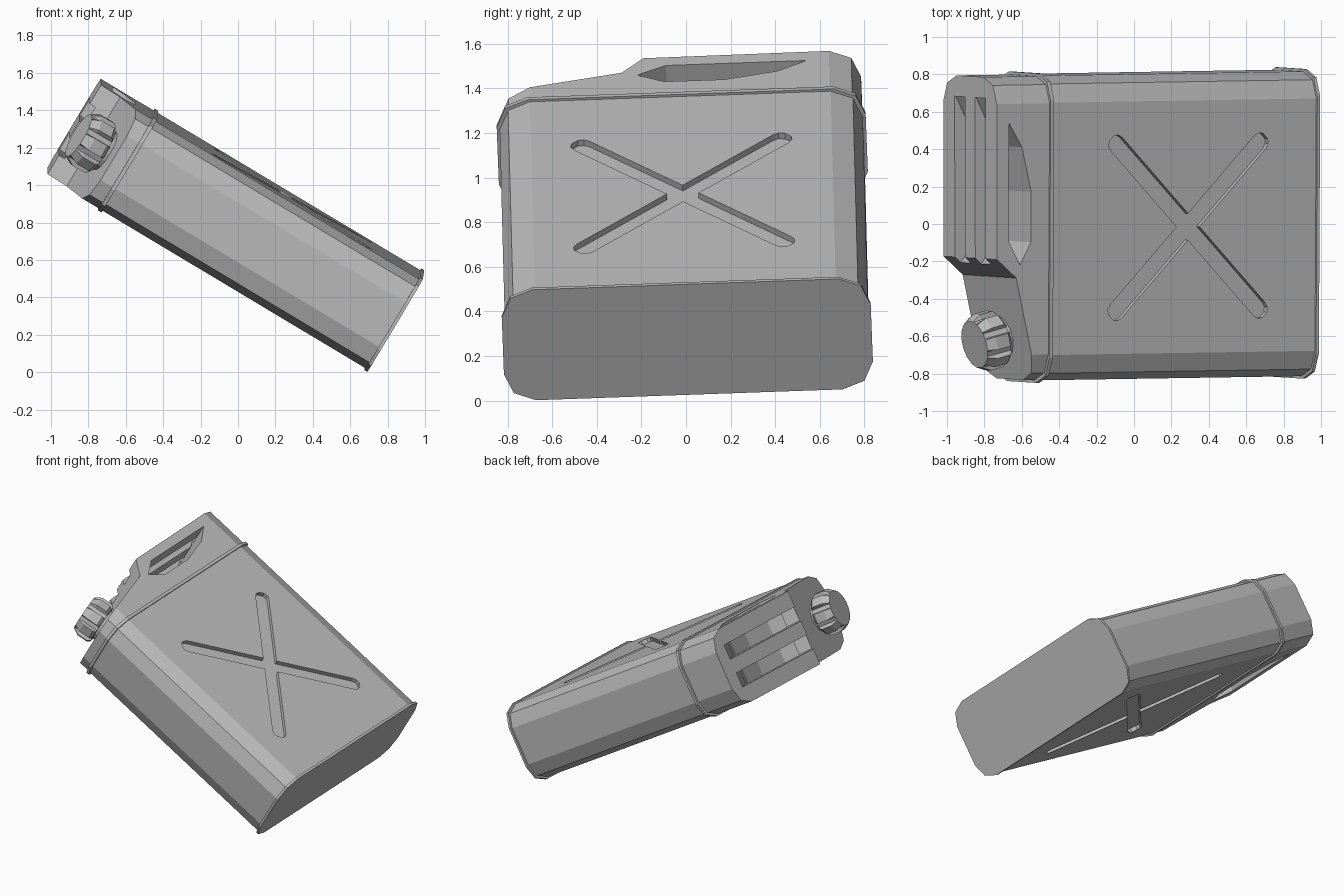
import bpy, bmesh, math
from mathutils import Matrix, Vector

if "Cube" in bpy.data.objects:
    bpy.data.objects.remove(bpy.data.objects["Cube"], do_unlink=True)

grey = bpy.data.materials.new("plain grey")
grey.use_nodes = True
grey.diffuse_color = (0.5, 0.5, 0.5, 1)
grey.node_tree.nodes["Principled BSDF"].inputs["Base Color"].default_value = (0.5, 0.5, 0.5, 1)

# Leaning pose: local x = width, y = thickness, z = height of the can
up = Vector((-0.858, -0.0137, 0.514)).normalized()
depth = Vector((0.514, -0.033, 0.857))
side = depth.cross(up).normalized()
if side.y < 0:
    side.negate()
back = up.cross(side)
POSE = Matrix((side, back, up)).transposed().to_4x4()
POSE.translation = side * 0.02 - back * 0.668 - up * 0.583


def loft(name, rings):
    """Closed solid through rings with equal point counts."""
    bm = bmesh.new()
    vs = [[bm.verts.new(p) for p in ring] for ring in rings]
    n = len(vs[0])
    for a, b in zip(vs, vs[1:]):
        for i in range(n):
            j = (i + 1) % n
            bm.faces.new((a[i], a[j], b[j], b[i]))
    bm.faces.new(vs[0][::-1])
    bm.faces.new(vs[-1])
    bmesh.ops.recalc_face_normals(bm, faces=bm.faces)
    mesh = bpy.data.meshes.new(name)
    bm.to_mesh(mesh)
    bm.free()
    mesh.materials.append(grey)
    ob = bpy.data.objects.new(name, mesh)
    bpy.context.collection.objects.link(ob)
    ob.matrix_world = POSE
    return ob


def section(hx, hy, z, r=0.14):
    """Rectangle with two-segment rounded corners."""
    pts = []
    for q, (sx, sy) in enumerate(((1, 1), (-1, 1), (-1, -1), (1, -1))):
        for k in range(3):
            a = math.radians(q * 90 + k * 45)
            pts.append((sx * (hx - r) + r * math.cos(a), sy * (hy - r) + r * math.sin(a), z))
    return pts


def slab(name, hx, hy, z0, z1):
    return loft(name, [section(hx, hy, z0), section(hx, hy, z1)])


def prism(name, outline, y0, y1):
    """Outline in x and z, extruded through the thickness."""
    return loft(name, [[(x, y, z) for x, z in outline] for y in (y0, y1)])


def cut(ob, cutter):
    cutter.hide_render = True
    mod = ob.modifiers.new("cut", 'BOOLEAN')
    mod.operation, mod.solver, mod.object = 'DIFFERENCE', 'EXACT', cutter
    bpy.context.view_layer.update()
    bpy.context.view_layer.objects.active = ob
    bpy.ops.object.modifier_apply(modifier=mod.name)
    bpy.data.objects.remove(cutter, do_unlink=True)


# Main body, with a sunken cross on both broad faces
body = slab("body", 0.815, 0.278, 0.0, 1.668)
cross = []
for k in range(4):
    a = math.radians(45 + 90 * k)
    for l, t in ((0.632, -0.05), (0.66, -0.042), (0.677, -0.02), (0.677, 0.02),
                 (0.66, 0.042), (0.632, 0.05), (0.05, 0.05)):
        cross.append((l * math.cos(a) - t * math.sin(a), 0.813 + l * math.sin(a) + t * math.cos(a)))
for s in (-1, 1):
    cut(body, prism("cross_cutter", cross, s * 0.248, s * 0.4))

# Thin rims at the bottom and below the shoulder
slab("bottom_rim", 0.828, 0.289, 0.0, 0.018)
slab("shoulder_seam", 0.828, 0.289, 1.658, 1.68)

# Shoulder and handle block, trimmed to its stepped outline
handle = slab("shoulder_and_handle", 0.812, 0.278, 1.66, 2.2)
cut(handle, prism("outline_cutter", [(-1, 1.707), (-0.68, 1.783), (-0.26, 1.883), (-0.16, 2.003),
                                     (1, 2.012), (1, 2.4), (-1, 2.4)], -0.5, 0.5))
# Hand hole through the thickness
cut(handle, prism("hole_cutter", [(0.57, 1.933), (-0.06, 1.933), (-0.19, 1.858), (-0.07, 1.793),
                                  (0.20, 1.793), (0.44, 1.851)], -0.5, 0.5))
# Two slots from above that leave three grip bars
for s in (-1, 1):
    cut(handle, prism("slot_cutter", [(0.70, 2.2), (0.70, 2.003), (0.57, 1.934), (0.40, 1.87),
                                      (-0.06, 1.87), (-0.19, 1.966), (-0.19, 2.2)], s * 0.052, s * 0.16))

# Neck and ribbed cap, square to the sloping shoulder
TILT = Matrix.Translation((-0.585, 0, 1.81)) @ Matrix.Rotation(-0.234, 4, 'Y')


def circle(r, z, n=16):
    return [TILT @ Vector((r * math.cos(math.tau * i / n), r * math.sin(math.tau * i / n), z))
            for i in range(n)]


def gear(r_out, r_in, z, ribs=8):
    pts = []
    for k in range(ribs):
        for deg, r in ((-13, r_out), (13, r_out), (16, r_in), (29, r_in)):
            a = math.tau * k / ribs + math.radians(deg)
            pts.append(TILT @ Vector((r * math.cos(a), r * math.sin(a), z)))
    return pts


loft("neck", [circle(0.115, -0.06), circle(0.115, 0.05)])
loft("cap", [gear(0.14, 0.13, 0.02), gear(0.158, 0.13, 0.04), gear(0.158, 0.13, 0.12),
             gear(0.13, 0.128, 0.168)])
